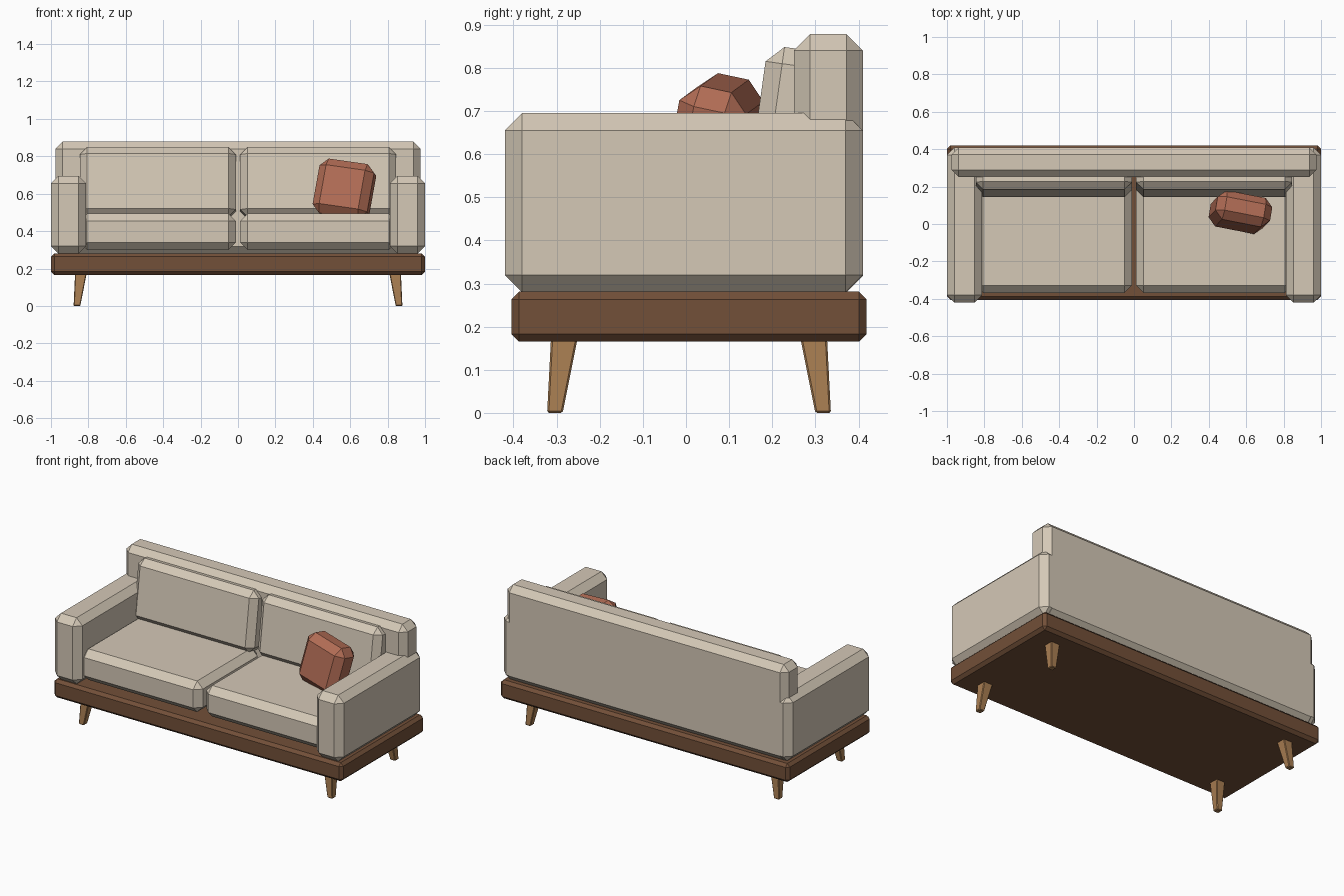
import bpy, bmesh
from math import radians
from mathutils import Vector, Euler

if "Cube" in bpy.data.objects:
    bpy.data.objects.remove(bpy.data.objects["Cube"])


def material(name, rgb):
    m = bpy.data.materials.new(name)
    m.diffuse_color = (*rgb, 1)
    m.use_nodes = True
    m.node_tree.nodes["Principled BSDF"].inputs["Base Color"].default_value = m.diffuse_color
    return m


FABRIC = material("cream_fabric", (0.66, 0.58, 0.47))
WALNUT = material("dark_wood", (0.17, 0.08, 0.04))
OAK = material("light_wood", (0.40, 0.21, 0.085))
RUST = material("rust_fabric", (0.44, 0.15, 0.09))


def finish(bm, name, mat, loc=(0, 0, 0), rot=(0, 0, 0)):
    bmesh.ops.recalc_face_normals(bm, faces=bm.faces)
    mesh = bpy.data.meshes.new(name)
    bm.to_mesh(mesh)
    bm.free()
    mesh.materials.append(mat)
    ob = bpy.data.objects.new(name, mesh)
    ob.location = loc
    ob.rotation_euler = Euler([radians(a) for a in rot])
    bpy.context.collection.objects.link(ob)
    return ob


def chamfer(bm, width):
    bmesh.ops.bevel(bm, geom=bm.edges[:], offset=width, offset_type='OFFSET',
                    segments=1, profile=0.5, affect='EDGES')


def block(name, center, size, width, mat, rot=(0, 0, 0)):
    """Box with a single flat chamfer on every edge."""
    bm = bmesh.new()
    bmesh.ops.create_cube(bm, size=1)
    bmesh.ops.scale(bm, vec=size, verts=bm.verts)
    chamfer(bm, width)
    return finish(bm, name, mat, center, rot)


def span(name, lo, hi, width, mat):
    lo, hi = Vector(lo), Vector(hi)
    return block(name, (lo + hi) / 2, hi - lo, width, mat)


def leg(name, sx, sy):
    """Square tapered leg splayed outward."""
    bm = bmesh.new()
    bmesh.ops.create_cube(bm, size=1)
    for v in bm.verts:
        top = v.co.z > 0
        cx, cy, w, z = (0.840, 0.289, 0.062, 0.175) if top else (0.861, 0.311, 0.036, 0)
        v.co = (sx * cx + v.co.x * w, 0.007 + sy * cy + v.co.y * w, z)
    chamfer(bm, 0.004)
    finish(bm, name, OAK)


# Plinth and backrest
span("base_platform", (-1, -0.405, 0.165), (1, 0.419, 0.281), 0.018, WALNUT)
span("backrest", (-0.975, 0.25, 0.28), (0.975, 0.41, 0.878), 0.038, FABRIC)

for side, s in (("left", -1), ("right", 1)):
    # Armrest
    block(f"{side}_armrest", (s * 0.906, -0.005, 0.4875), (0.188, 0.83, 0.415), 0.04, FABRIC)
    # Seat cushion and leaning back cushion
    block(f"{side}_seat_cushion", (s * 0.429, -0.06, 0.397), (0.834, 0.62, 0.194), 0.04, FABRIC)
    block(f"{side}_back_cushion", (s * 0.429, 0.243, 0.657), (0.834, 0.16, 0.375), 0.039, FABRIC, (-8, 0, 0))
    # Legs
    leg(f"{side}_front_leg", s, -1)
    leg(f"{side}_back_leg", s, 1)

# Loose throw pillow
block("throw_pillow", (0.569, 0.063, 0.62), (0.30, 0.16, 0.30), 0.043, RUST, (-12, 8, -11))
